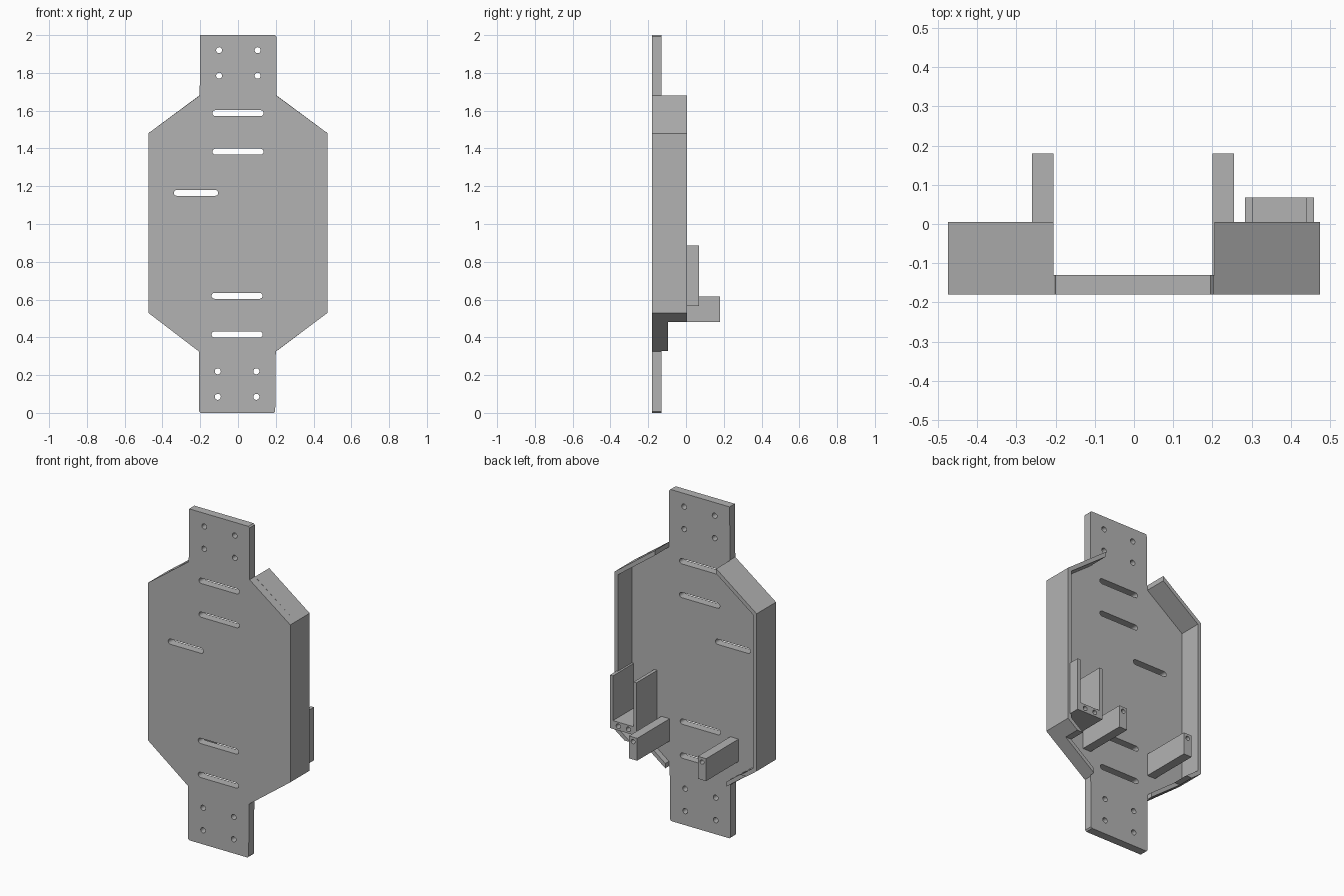
import bpy, math

if "Cube" in bpy.data.objects:
    bpy.data.objects.remove(bpy.data.objects["Cube"])

grey = bpy.data.materials.new("plain_grey")
grey.diffuse_color = (0.45, 0.45, 0.45, 1)
grey.use_nodes = True
grey.node_tree.nodes["Principled BSDF"].inputs["Base Color"].default_value = grey.diffuse_color


def circle(x, z, r=0.016, n=20):
    return [(x + r * math.cos(2 * math.pi * i / n), z + r * math.sin(2 * math.pi * i / n))
            for i in range(n)]


def slot(x0, x1, z, r=0.016, n=8):
    """Round-ended horizontal slot."""
    right = [(x1 - r + r * math.sin(math.pi * i / n), z - r * math.cos(math.pi * i / n))
             for i in range(n + 1)]
    left = [(x0 + r - r * math.sin(math.pi * i / n), z + r * math.cos(math.pi * i / n))
            for i in range(n + 1)]
    return right + left


def rect(x0, x1, z0, z1):
    return [(x0, z0), (x1, z0), (x1, z1), (x0, z1)]


def mirror(loop):
    return [(-x, z) for x, z in reversed(loop)]


def extrude(name, loops, y0, y1):
    """Extrude an xz outline (first loop) with holes (other loops) from y0 to y1."""
    cu = bpy.data.curves.new(name, 'CURVE')
    cu.dimensions = '2D'
    cu.fill_mode = 'BOTH'
    cu.extrude = (y1 - y0) / 2
    for loop in loops:
        sp = cu.splines.new('POLY')
        sp.points.add(len(loop) - 1)
        for p, (x, z) in zip(sp.points, loop):
            p.co = (x, z, 0, 1)
        sp.use_cyclic_u = True
    ob = bpy.data.objects.new(name, cu)
    ob.rotation_euler = (math.pi / 2, 0, 0)
    ob.location.y = (y0 + y1) / 2
    bpy.context.collection.objects.link(ob)
    bpy.ops.object.select_all(action='DESELECT')
    ob.select_set(True)
    bpy.context.view_layer.objects.active = ob
    bpy.ops.object.convert(target='MESH')
    ob = bpy.context.object
    ob.data.materials.clear()
    ob.data.materials.append(grey)
    bpy.ops.object.shade_smooth_by_angle(angle=math.radians(30))
    return ob


FRONT, BACK, RIM = -0.18, -0.13, 0.005

# Base plate with two necks, strap slots and screw holes
c = 0.008
outline = [(-0.207 + c, 0), (0.197 - c, 0), (0.197, c), (0.2, 0.325), (0.475, 0.53),
           (0.475, 1.48), (0.203, 1.68), (0.203, 2 - c), (0.203 - c, 2), (-0.2, 2),
           (-0.203, 1.68), (-0.475, 1.48), (-0.475, 0.53), (-0.207, 0.325), (-0.207, c)]
holes = [slot(-0.135, 0.135, z) for z in (1.587, 1.383)]
holes += [slot(-0.14, 0.13, z) for z in (0.62, 0.415)]
holes.append(slot(-0.34, -0.105, 1.165))
holes += [circle(x, z) for x in (-0.1, 0.104) for z in (1.785, 1.92)]
holes += [circle(x, z) for x in (-0.107, 0.097) for z in (0.085, 0.22)]
extrude("base_plate", [outline] + holes, FRONT, BACK)

# Side walls, with a lower lip on the bottom slopes
wall = [(0.205, 1.68), (0.475, 1.48), (0.475, 0.53), (0.408, 0.48), (0.368, 0.48),
        (0.452, 0.543), (0.452, 1.467), (0.205, 1.65)]
lip = [(0.408, 0.48), (0.205, 0.328), (0.205, 0.357), (0.368, 0.48)]
for side, flip in (("right", lambda p: p), ("left", mirror)):
    extrude(side + "_wall", [flip(wall)], BACK, RIM)
    extrude(side + "_low_lip", [flip(lip)], BACK, -0.095)

# Mounting posts with a blind pilot hole in the end
for side, x0, x1 in (("right", 0.2, 0.255), ("left", -0.26, -0.205)):
    box = rect(x0, x1, 0.48, 0.615)
    extrude(side + "_post_base", [box], BACK, 0.08)
    extrude(side + "_post_end", [box, circle((x0 + x1) / 2, 0.588, 0.013)], 0.08, 0.18)

# Open holder: two upright cheeks on a drilled foot
for name, x0 in (("inner_cheek", 0.283), ("outer_cheek", 0.44)):
    extrude("holder_" + name, [rect(x0, x0 + 0.02, 0.565, 0.885)], BACK, 0.068)
foot = rect(0.303, 0.44, 0.565, 0.615)
extrude("holder_foot_base", [foot], BACK, -0.03)
extrude("holder_foot_end", [foot, circle(0.337, 0.59, 0.014), circle(0.405, 0.59, 0.014)],
        -0.03, 0.068)
